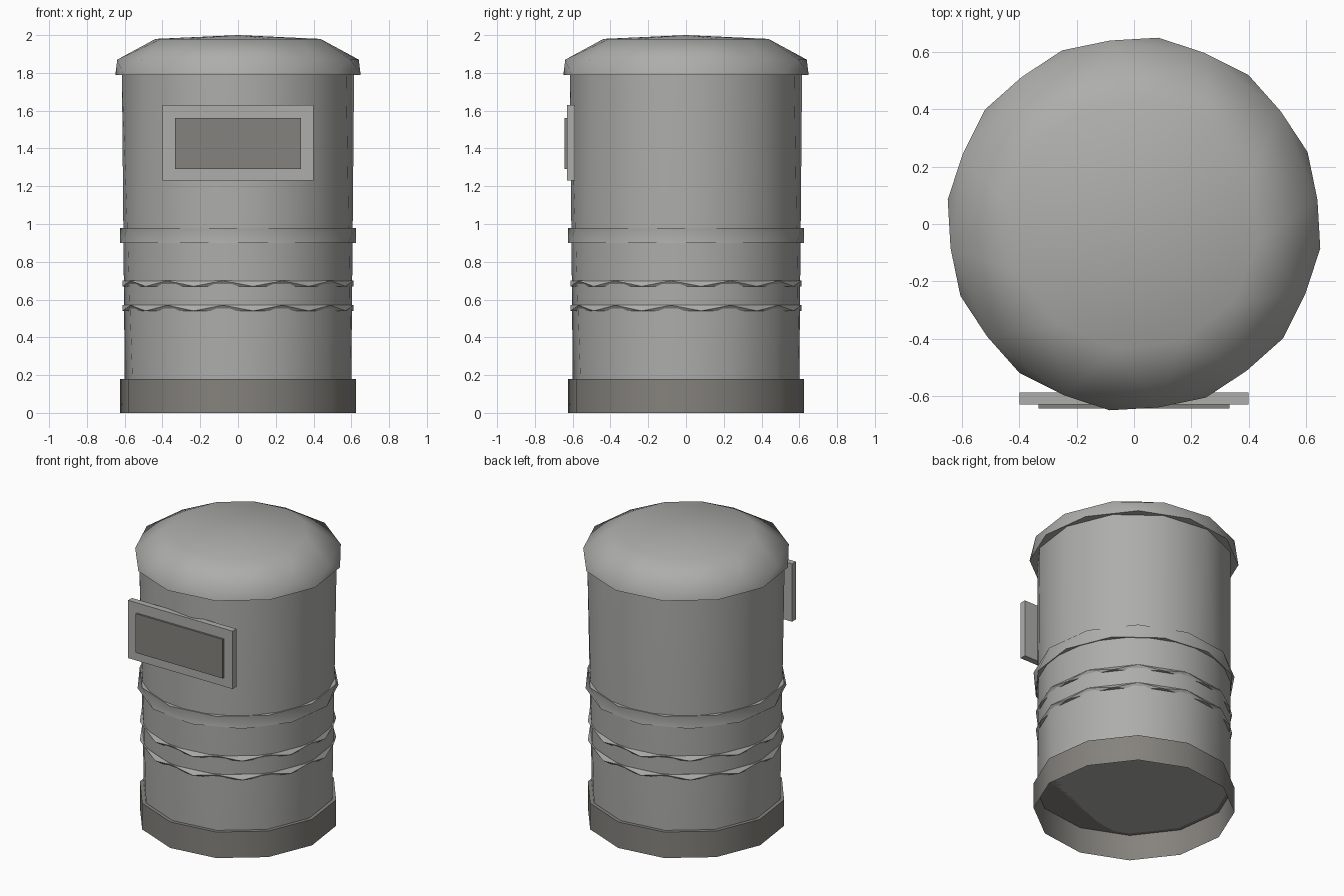
import bpy, bmesh
from math import cos, sin, radians

SIDES = 12
STEP = 360 / SIDES
A, B = 7.5, 22.5          # the two alternating corner phases, in degrees

cube = bpy.data.objects.get("Cube")
if cube:
    bpy.data.objects.remove(cube, do_unlink=True)


def material(name, rgb):
    mat = bpy.data.materials.new(name)
    mat.use_nodes = True
    color = (*rgb, 1)
    mat.diffuse_color = color
    bsdf = mat.node_tree.nodes["Principled BSDF"]
    bsdf.inputs["Base Color"].default_value = color
    bsdf.inputs["Roughness"].default_value = 0.7
    return mat


def finish(bm, name, mat, smooth=None):
    bmesh.ops.recalc_face_normals(bm, faces=bm.faces)
    mesh = bpy.data.meshes.new(name)
    bm.to_mesh(mesh)
    bm.free()
    mesh.materials.append(mat)
    obj = bpy.data.objects.new(name, mesh)
    bpy.context.collection.objects.link(obj)
    if smooth:
        bpy.ops.object.select_all(action='DESELECT')
        obj.select_set(True)
        bpy.context.view_layer.objects.active = obj
        bpy.ops.object.shade_smooth_by_angle(angle=radians(smooth))
    return obj


def drum(name, mat, rings, bottom=True, apex=None):
    """Low-poly round part lofted through (radius, height, phase) rings."""
    bm = bmesh.new()
    loops = []
    for r, z, phase in rings:
        angles = [radians(phase + STEP * i) for i in range(SIDES)]
        loops.append([bm.verts.new((r * cos(a), r * sin(a), z)) for a in angles])
    for k in range(len(rings) - 1):
        low, up = loops[k], loops[k + 1]
        ahead = rings[k + 1][2] > rings[k][2]
        for i in range(SIDES):
            j = (i + 1) % SIDES
            if rings[k + 1][2] == rings[k][2]:
                bm.faces.new((low[i], low[j], up[j], up[i]))
            elif ahead:
                bm.faces.new((low[i], low[j], up[i]))
                bm.faces.new((low[j], up[j], up[i]))
            else:
                bm.faces.new((low[i], low[j], up[j]))
                bm.faces.new((low[i], up[j], up[i]))
    if bottom:
        bm.faces.new(loops[0][::-1])
    if apex:
        tip = bm.verts.new((0, 0, apex))
        for i in range(SIDES):
            bm.faces.new((loops[-1][i], loops[-1][(i + 1) % SIDES], tip))
    else:
        bm.faces.new(loops[-1])
    return finish(bm, name, mat, 40)


def box(name, mat, x, y, z):
    bm = bmesh.new()
    bmesh.ops.create_cube(bm, size=1)
    for v in bm.verts:
        for axis, (lo, hi) in enumerate((x, y, z)):
            v.co[axis] = hi if v.co[axis] > 0 else lo
    return finish(bm, name, mat)


metal = material("grey metal", (0.42, 0.42, 0.41))
dark = material("dark warm grey", (0.235, 0.225, 0.205))

# Hollow foot, open underneath
drum("base_ring", dark, [(0.63, 0, B), (0.63, 0.18, B)], bottom=False)

# Slightly flared body
drum("body", metal, [(0.605, 0.18, B), (0.62, 1.8, A)])

# Raised bands round the body
drum("wide_band", metal, [(0.63, 0.9, A), (0.63, 0.98, B)])
for name, z in (("lower_rib", 0.555), ("upper_rib", 0.685)):
    drum(name, metal, [(0.616, z - 0.015, A), (0.616, z + 0.015, B)])

# Domed lid with an overhanging rim
drum("lid", metal, [(0.655, 1.79, B), (0.645, 1.87, A), (0.44, 1.98, B)], apex=2.0)

# Front opening: frame and dark panel
box("slot_frame", metal, (-0.4, 0.4), (-0.63, -0.588), (1.23, 1.63))
box("slot_panel", dark, (-0.333, 0.333), (-0.643, -0.62), (1.29, 1.56))
